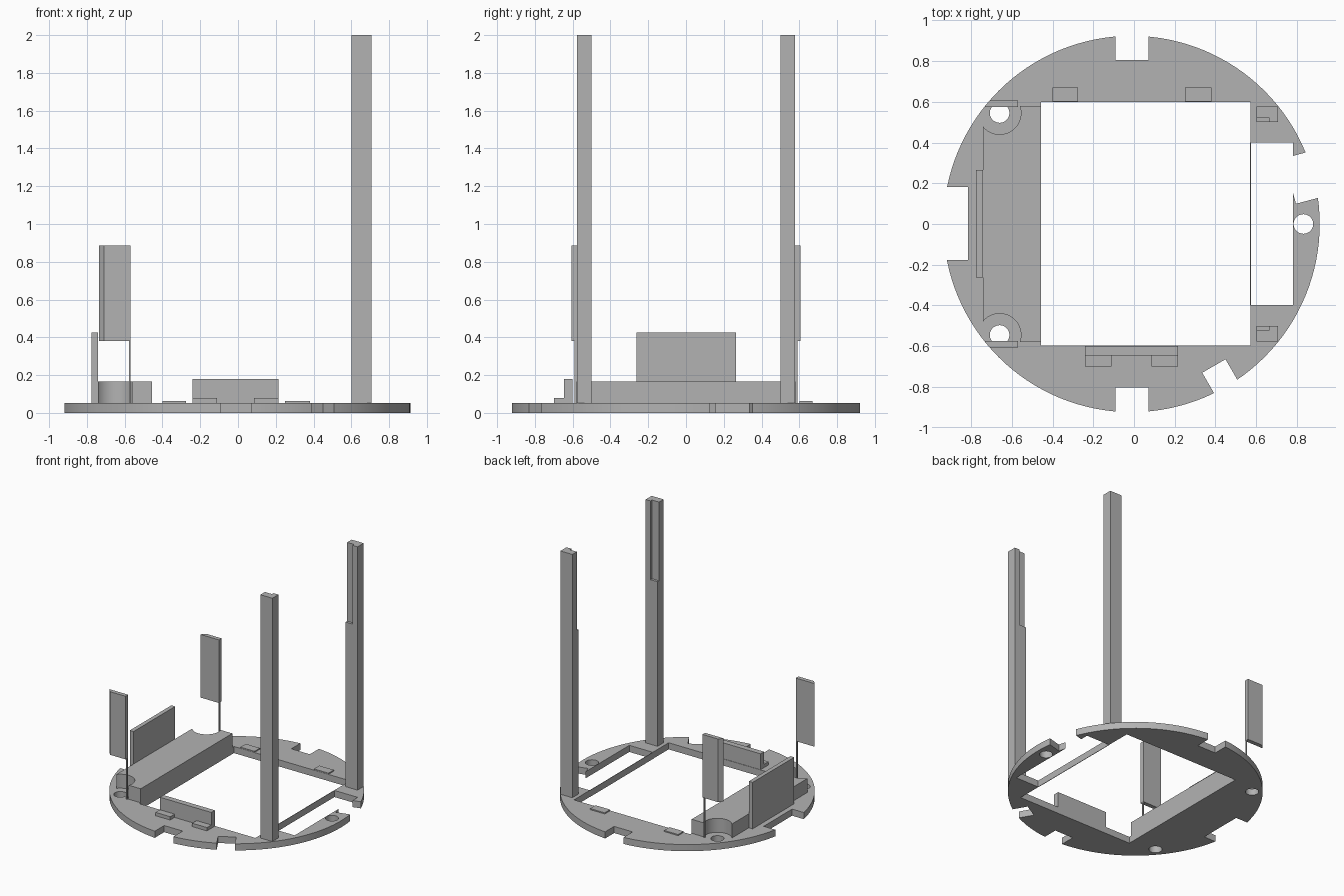
import bpy
import bmesh
from math import radians
from mathutils import Matrix, Vector

if "Cube" in bpy.data.objects:
    bpy.data.objects.remove(bpy.data.objects["Cube"], do_unlink=True)

grey = bpy.data.materials.new("plain_grey")
grey.use_nodes = True
colour = (0.45, 0.45, 0.45, 1)
grey.diffuse_color = colour
grey.node_tree.nodes["Principled BSDF"].inputs["Base Color"].default_value = colour

DECK = 0.053          # thickness of the base plate
RADIUS = 0.924
CENTRE_X = -0.012


def finish(name, bm):
    mesh = bpy.data.meshes.new(name)
    bm.to_mesh(mesh)
    bm.free()
    mesh.materials.append(grey)
    obj = bpy.data.objects.new(name, mesh)
    bpy.context.collection.objects.link(obj)
    return obj


def box(name, x, y, z, turn=0):
    """Box from ranges, optionally turned about the z axis through the origin."""
    bm = bmesh.new()
    bmesh.ops.create_cube(bm, size=1)
    size = [r[1] - r[0] for r in (x, y, z)]
    mid = Vector([(r[0] + r[1]) / 2 for r in (x, y, z)])
    bm.transform(Matrix.Rotation(radians(turn), 4, "Z")
                 @ Matrix.Translation(mid) @ Matrix.Diagonal((*size, 1)))
    return finish(name, bm)


def cylinder(name, x, y, radius, z, sides=48):
    bm = bmesh.new()
    bmesh.ops.create_cone(bm, cap_ends=True, segments=sides, radius1=radius,
                          radius2=radius, depth=z[1] - z[0])
    bm.transform(Matrix.Translation((x, y, (z[0] + z[1]) / 2)))
    return finish(name, bm)


def boolean(target, tools, operation="DIFFERENCE"):
    """Apply each tool to the target, then discard the tools."""
    for tool in tools:
        mod = target.modifiers.new("cut", "BOOLEAN")
        mod.operation = operation
        mod.solver = "EXACT"
        mod.object = tool
    bpy.context.view_layer.update()
    graph = bpy.context.evaluated_depsgraph_get()
    mesh = bpy.data.meshes.new_from_object(target.evaluated_get(graph))
    target.modifiers.clear()
    target.data = mesh
    for tool in tools:
        bpy.data.objects.remove(tool, do_unlink=True)


def smooth(obj):
    bpy.ops.object.select_all(action="DESELECT")
    obj.select_set(True)
    bpy.context.view_layer.objects.active = obj
    bpy.ops.object.shade_smooth_by_angle(angle=radians(30))


# Round base plate with its opening, rim notches and screw holes
THROUGH = (-0.2, 0.3)
base = cylinder("base_plate", CENTRE_X, 0, RADIUS, (0, DECK), 128)
boolean(base, [
    box("main_opening", (-0.456, 0.572), (-0.597, 0.6), THROUGH),
    box("side_opening", (0.5, 0.78), (-0.397, 0.4), THROUGH),
    box("back_notch", (-0.092, 0.072), (0.806, 1.2), THROUGH),
    box("front_notch", (-0.092, 0.072), (-1.2, -0.802), THROUGH),
    box("right_notch", (-1.2, -0.815), (-0.178, 0.182), THROUGH),
    box("left_gap", (0.794, 1.2), (-0.11, 0.121), THROUGH, 15),
    box("slanted_notch", (0.8, 1.2), (-0.075, 0.057), THROUGH, -60),
    cylinder("left_hole", 0.832, 0, 0.048, THROUGH),
    cylinder("back_hole", -0.66, 0.545, 0.048, THROUGH),
    cylinder("front_hole", -0.66, -0.545, 0.048, THROUGH),
])
smooth(base)

# Thin wall bridging the side opening
box("side_opening_wall", (0.570, 0.574), (-0.4, 0.4), (0, DECK))

# Raised block with scooped corners around the screw holes
block = box("raised_block", (-0.742, -0.456), (-0.58, 0.58), (DECK - 0.003, 0.165))
boolean(block, [cylinder("scoop", -0.66, s * 0.545, 0.105, THROUGH) for s in (-1, 1)])
smooth(block)

# Upright panel behind the block
box("upright_panel", (-0.775, -0.742), (-0.262, 0.265), (DECK, 0.425))

for side, label in ((-1, "front"), (1, "back")):
    def span(a, b):
        return tuple(sorted((side * a, side * b)))

    # Tall post with a slot at the top of its inner face
    post = box(label + "_post", (0.602, 0.708), span(0.5, 0.577), (DECK, 2))
    boolean(post, [box("slot", (0.55, 0.665), span(0.45, 0.52), (1.37, 2.1))])

    # Raised plate trimmed to the rim, carried by a thin rod
    plate = box(label + "_raised_plate", (-0.8, -0.57), span(0.574, 0.607), (0.38, 0.885))
    boolean(plate, [cylinder("rim", CENTRE_X, 0, RADIUS, (0.2, 1), 128)], "INTERSECT")
    box(label + "_plate_rod", (-0.577, -0.57), span(0.577, 0.59), (DECK, 0.38))

# Low front wall with two foot tabs
box("low_wall", (-0.24, 0.215), (-0.645, -0.6), (DECK, 0.18))
for i, x in enumerate(((-0.24, -0.11), (0.085, 0.215))):
    box(f"wall_foot_{i + 1}", x, (-0.7, -0.645), (DECK, 0.08))

# Shallow pads on the back of the plate
for i, x in enumerate(((-0.4, -0.275), (0.25, 0.38))):
    box(f"back_pad_{i + 1}", x, (0.602, 0.67), (DECK, 0.062))
